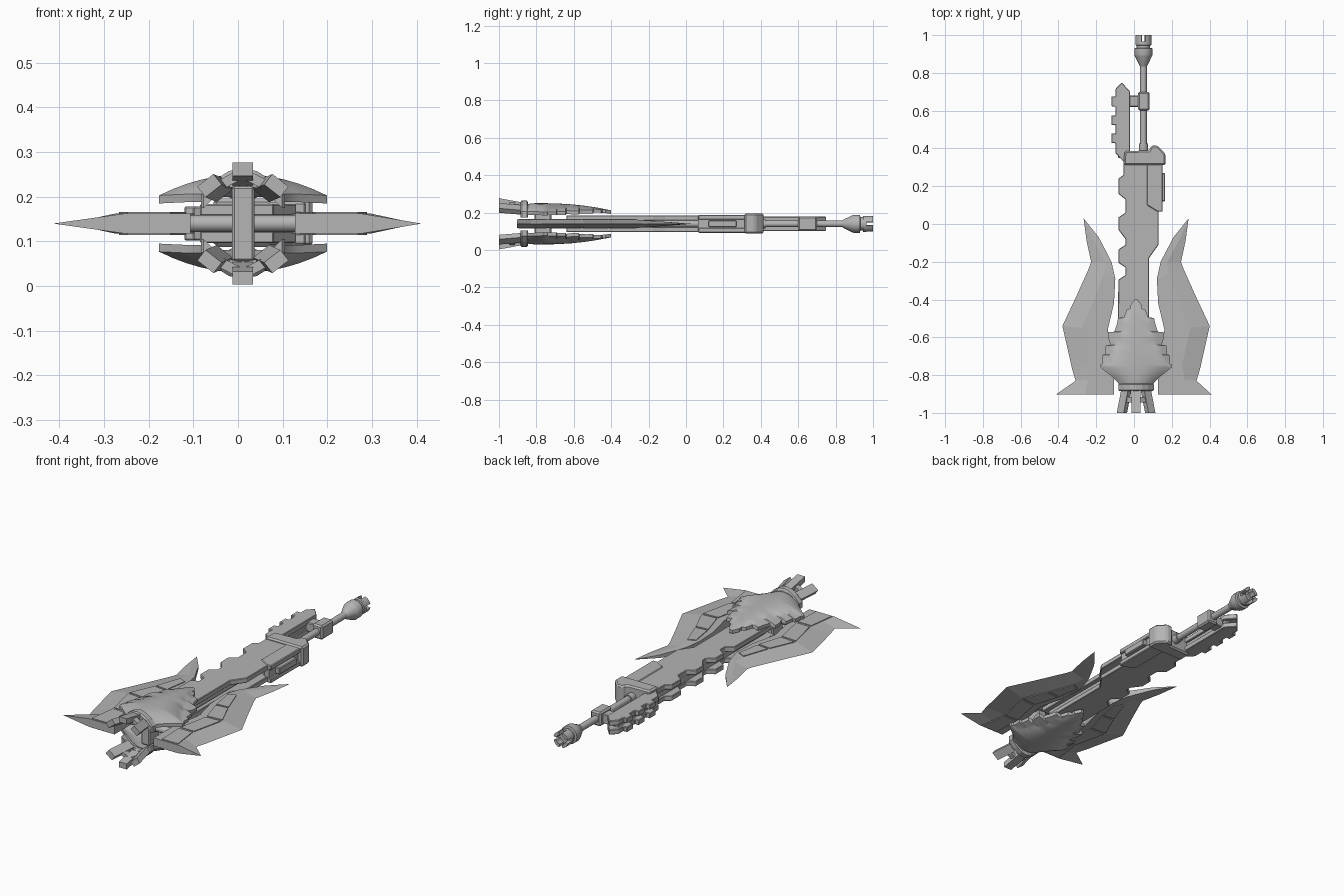
import bpy, bmesh, math
from mathutils import Vector, Matrix

if "Cube" in bpy.data.objects:
    bpy.data.objects.remove(bpy.data.objects["Cube"])

CZ, AX = 0.14, 0.011          # mid height, axis of the axe head
steel = bpy.data.materials.new("grey_steel")
steel.diffuse_color = (0.46, 0.46, 0.46, 1)
steel.use_nodes = True
steel.node_tree.nodes["Principled BSDF"].inputs["Base Color"].default_value = steel.diffuse_color


def finish(name, bm, smooth=False, bevel=0):
    bmesh.ops.remove_doubles(bm, verts=bm.verts, dist=1e-5)
    bmesh.ops.recalc_face_normals(bm, faces=bm.faces)
    me = bpy.data.meshes.new(name)
    bm.to_mesh(me)
    bm.free()
    me.materials.append(steel)
    ob = bpy.data.objects.new(name, me)
    bpy.context.collection.objects.link(ob)
    if bevel:
        m = ob.modifiers.new("bevel", 'BEVEL')
        m.width, m.segments = bevel, 1
    if smooth:
        bpy.ops.object.select_all(action='DESELECT')
        ob.select_set(True)
        bpy.context.view_layer.objects.active = ob
        bpy.ops.object.shade_smooth_by_angle(angle=math.radians(35))
    return ob


def prism(name, pts, z0, z1, bevel=0):
    """Flat outline raised from z0 to z1."""
    bm = bmesh.new()
    f = bm.faces.new([bm.verts.new((x, y, z0)) for x, y in pts])
    ext = bmesh.ops.extrude_face_region(bm, geom=[f])['geom']
    bmesh.ops.translate(bm, vec=(0, 0, z1 - z0),
                        verts=[v for v in ext if isinstance(v, bmesh.types.BMVert)])
    return finish(name, bm, bevel=bevel)


def box(name, x0, x1, y0, y1, z0, z1, bevel=0):
    return prism(name, [(x0, y0), (x1, y0), (x1, y1), (x0, y1)], z0, z1, bevel)


def beam(name, a, b, w, h, roll=0):
    """Square bar from a to b, running mainly along y, rolled about y."""
    bm = bmesh.new()
    rot = Matrix.Rotation(roll, 3, 'Y')
    ends = []
    for p in (a, b):
        ends.append([bm.verts.new(Vector(p) + rot @ Vector((sx * w / 2, 0, sz * h / 2)))
                     for sx, sz in ((-1, -1), (1, -1), (1, 1), (-1, 1))])
    for i in range(4):
        j = (i + 1) % 4
        bm.faces.new((ends[0][i], ends[0][j], ends[1][j], ends[1][i]))
    bm.faces.new(ends[0])
    bm.faces.new(ends[1])
    return finish(name, bm)


def lathe(name, x, profile, n=20, a0=0.0, a1=math.tau):
    """Turn (radius, y) points about a line along y."""
    bm = bmesh.new()
    full = a1 - a0 > 6.28
    ang = [a0 + (a1 - a0) * i / n for i in range(n + 1)]
    rows = [[bm.verts.new((x + r * math.cos(t), y, CZ + r * math.sin(t))) for t in ang]
            for r, y in profile]
    for r0, r1 in zip(rows, rows[1:]):
        for i in range(n):
            bm.faces.new((r0[i], r0[i + 1], r1[i + 1], r1[i]))
    if full:
        bm.faces.new(rows[0][:-1])
        bm.faces.new(rows[-1][:-1])
    else:
        bm.faces.new([r[0] for r in rows[:-1]])
        bm.faces.new([r[-1] for r in rows[:-1]])
    return finish(name, bm, smooth=True)


def arch(name, rows, sign, thick, n=12, smooth=True):
    """Arched plate from (y, half width, crown height, edge height) rows."""
    bm = bmesh.new()
    grids = []
    for t in (0, thick):
        grids.append([[bm.verts.new((AX + w * u, y, CZ + sign * (c - (c - e) * u * u - t - CZ)))
                       for u in (2 * i / n - 1 for i in range(n + 1))] for y, w, c, e in rows])
    for g in grids:
        for r0, r1 in zip(g, g[1:]):
            for i in range(n):
                bm.faces.new((r0[i], r0[i + 1], r1[i + 1], r1[i]))
    top, low = grids
    for k in (0, -1):
        for i in range(n):
            bm.faces.new((top[k][i], top[k][i + 1], low[k][i + 1], low[k][i]))
        for j in range(len(rows) - 1):
            bm.faces.new((top[j][k], top[j + 1][k], low[j + 1][k], low[j][k]))
    return finish(name, bm, smooth)


# Axe blades: stations of inner edge, ridge, cutting edge and half thickness
stations = [
    ((.278, .03), (.278, .03), (.278, .03), 0),
    ((.198, -.07), (.23, -.08), (.262, -.09), .008),
    ((.13, -.2), (.165, -.2), (.238, -.2), .017),
    ((.11, -.29), (.17, -.26), (.25, -.235), .022),
    ((.117, -.42), (.225, -.41), (.315, -.38), .022),
    ((.15, -.56), (.288, -.55), (.39, -.54), .022),
    ((.118, -.74), (.245, -.74), (.338, -.77), .022),
    ((.117, -.83), (.256, -.825), (.32, -.83), .022),
    ((.117, -.903), (.268, -.903), (.4, -.903), .022)]
for side, s in (("right", 1), ("left", -1)):
    bm = bmesh.new()
    rings = []
    for k, (a, r, o, h) in enumerate(stations):
        ox = o[0] + (.025 if s < 0 and k == 8 else 0)
        rings.append([bm.verts.new((AX + s * x, y, CZ + z)) for x, y, z in (
            (*a, h), (*r, h), (ox, o[1], 0), (*r, -h), (*a, -h))])
    for r0, r1 in zip(rings, rings[1:]):
        for i in range(5):
            j = (i + 1) % 5
            bm.faces.new((r0[i], r0[j], r1[j], r1[i]))
    bm.faces.new(rings[-1])
    bmesh.ops.dissolve_degenerate(bm, dist=1e-5, edges=bm.edges)
    finish(side + "_blade", bm)
    # thin panels split by seams
    for k in (3, 4, 5, 6):
        p0, p1 = stations[k], stations[k + 1 if k < 6 else 8]
        ends = [[Vector(p[0]).lerp(Vector(p[1]), t) for t in (.3, .94)] for p in (p0, p1)]
        q = [ends[0][0].lerp(ends[1][0], .04), ends[0][1].lerp(ends[1][1], .04),
             ends[1][1].lerp(ends[0][1], .04), ends[1][0].lerp(ends[0][0], .04)]
        q = [(AX + s * v.x, v.y) for v in q]
        prism(side + "_blade_panel_upper", q, CZ + .021, CZ + .026)
        prism(side + "_blade_panel_lower", q, CZ - .026, CZ - .021)

# Toothed shells, neck bands and front prongs, above and below
shell = [(-.40, .008, .212, .211), (-.43, .03, .218, .215), (-.447, .03, .221, .217),
         (-.455, .05, .223, .217), (-.495, .065, .23, .219), (-.497, .095, .23, .213),
         (-.53, .102, .235, .214), (-.57, .115, .24, .213), (-.573, .145, .24, .208),
         (-.61, .145, .244, .208), (-.64, .135, .246, .212), (-.643, .16, .246, .206),
         (-.69, .165, .249, .206), (-.693, .178, .249, .204), (-.74, .18, .25, .204),
         (-.743, .188, .25, .203), (-.76, .188, .25, .203), (-.81, .125, .25, .206),
         (-.84, .095, .247, .206), (-.87, .085, .242, .203)]
band = [(y, w, c, .205) for y, w, c in
        ((-.845, .088, .256), (-.85, .094, .264), (-.878, .094, .264), (-.885, .088, .256))]
for lvl, s in (("upper", 1), ("lower", -1)):
    arch(lvl + "_shell", shell, s, .018)
    arch(lvl + "_neck_band", band, s, .03, n=6, smooth=False)
    beam(lvl + "_centre_prong", (AX, -.87, CZ + s * .098), (AX, -1, CZ + s * .122), .046, .03)
    for sx in (-1, 1):
        beam(lvl + "_side_prong", (AX + sx * .05, -.87, CZ + s * .074),
             (AX + sx * .075, -1, CZ + s * .085), .046, .03, sx * s * math.radians(38))
        # brace between centre and side prong
        cx, cz = .031, .097
        beam(lvl + "_prong_brace", (AX + sx * cx, -.945, CZ + s * cz),
             (AX + sx * cx, -.915, CZ + s * cz), .06, .022, sx * s * math.radians(28))

# Hub post and cross tube joining blades and shells
box("hub_post", -.014, .037, -.81, -.72, .055, .225, .006)
tube = lathe("hub_cross_tube", 0, [(.019, -.14), (.019, .14)])
tube.data.transform(Matrix.Translation((AX, -.76, CZ)) @ Matrix.Rotation(math.pi / 2, 4, 'Z')
                    @ Matrix.Translation((0, 0, -CZ)))

# Notched body: two plates around a narrower core
body = [(-.085, -.64), (.08, -.64), (.08, -.18), (.13, -.11), (.13, .33), (-.055, .33),
        (-.055, .26), (-.083, .24), (-.083, .16), (-.045, .13), (-.045, .06), (-.083, .035),
        (-.083, -.03), (-.045, -.08), (-.045, -.11), (-.083, -.135), (-.083, -.205),
        (-.045, -.23), (-.045, -.27), (-.083, -.295)]
prism("body_upper_plate", body, .157, .184, .003)
prism("body_lower_plate", body, .096, .123, .003)
box("body_core", -.042, .04, -.62, .33, .12, .16)

# Toothed rear grip, same sandwich build
grip = [(-.055, .33), (-.02, .36), (-.02, .70), (-.065, .75), (-.098, .715)]
for y in (.675, .575, .48):
    grip += [(-.098, y), (-.12, y), (-.12, y - .052), (-.098, y - .052)]
grip += [(-.098, .375)]
prism("grip_upper_plate", grip, .15, .178, .003)
prism("grip_lower_plate", grip, .102, .13, .003)
box("grip_core", -.085, -.03, .35, .70, .125, .155)

# Collar, grip bracket and side housing
prism("collar", [(-.055, .312), (.167, .312), (.167, .37), (.125, .415), (.092, .415),
                 (.08, .39), (-.05, .385)], .088, .196, .008)
box("grip_bracket", -.03, .04, .62, .68, .115, .165, .004)
box("rod_clamp", .022, .083, .60, .70, .102, .178, .008)
housing = [(.068, .32), (.068, .10), (.125, .065), (.152, .065), (.152, .32)]
prism("housing_upper", housing, .162, .188, .004)
prism("housing_lower", housing, .092, .118, .004)
prism("housing_core", [(x - .012 if x > .1 else x, y) for x, y in housing], .115, .165)
box("housing_latch", .13, .165, .12, .27, .122, .158, .004)

# Central rod and crowned pommel
lathe("rod", .05, [(.018, -.6), (.018, .86)])
lathe("rod_sleeve", .05, [(.024, .39), (.024, .425)])
lathe("pommel", .05, [(.018, .835), (.024, .845), (.046, .89), (.048, .895), (.048, .93),
                      (.036, .932), (.036, .945), (.043, .947), (.043, .965)], n=24)
for k in range(4):
    a = k * math.pi / 2 + .25
    lathe("pommel_tooth", .05, [(.043, .96), (.043, 1), (.026, 1), (.026, .96), (.043, .96)],
          n=5, a0=a, a1=a + 1.07)
